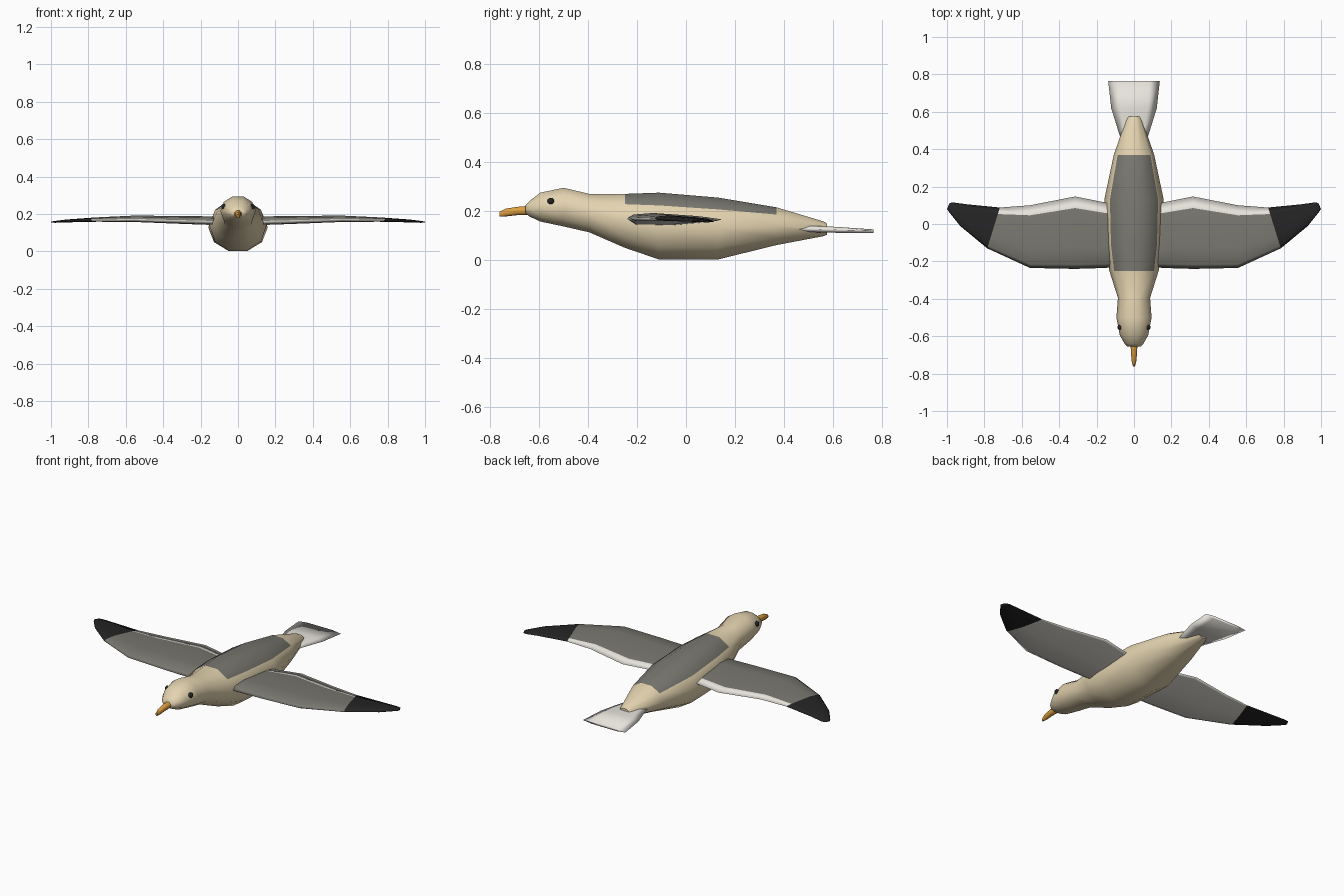
import bpy, bmesh, math

if "Cube" in bpy.data.objects:
    bpy.data.objects.remove(bpy.data.objects["Cube"])


def material(name, rgb):
    m = bpy.data.materials.new(name)
    m.diffuse_color = (*rgb, 1)
    m.use_nodes = True
    m.node_tree.nodes["Principled BSDF"].inputs["Base Color"].default_value = m.diffuse_color
    return m


CREAM = material("cream", (0.77, 0.65, 0.43))
GREY = material("slate_grey", (0.19, 0.185, 0.16))
WHITE = material("off_white", (0.86, 0.83, 0.77))
BLACK = material("black", (0.018, 0.018, 0.018))
ORANGE = material("orange", (0.72, 0.34, 0.05))


def loft(name, rings, mats, rule=None, angle=50):
    """Skin a list of equal-sized rings; rule(ring, side) picks the material."""
    bm = bmesh.new()
    vs = [[bm.verts.new(p) for p in r] for r in rings]
    n = len(rings[0])
    for i in range(len(vs) - 1):
        for j in range(n):
            k = (j + 1) % n
            f = bm.faces.new((vs[i][j], vs[i][k], vs[i + 1][k], vs[i + 1][j]))
            f.material_index = rule(i, j) if rule else 0
    for r, i in ((vs[0], 0), (vs[-1], len(vs) - 2)):
        f = bm.faces.new(r)
        f.material_index = rule(i, 0) if rule else 0
    bmesh.ops.recalc_face_normals(bm, faces=bm.faces)
    me = bpy.data.meshes.new(name)
    bm.to_mesh(me)
    bm.free()
    for m in mats:
        me.materials.append(m)
    ob = bpy.data.objects.new(name, me)
    bpy.context.collection.objects.link(ob)
    bpy.ops.object.select_all(action='DESELECT')
    ob.select_set(True)
    bpy.context.view_layer.objects.active = ob
    bpy.ops.object.shade_smooth_by_angle(angle=math.radians(angle))
    return ob


def oval(y, top, bottom, half, sides):
    """Upright ring with a flat side on top and bottom."""
    c, h = (top + bottom) / 2, (top - bottom) / 2 / math.cos(math.pi / sides)
    a = [2 * math.pi * (j + 0.5) / sides for j in range(sides)]
    return [(half * math.sin(t), y, c + h * math.cos(t)) for t in a]


# Body and head: y, top, bottom, half width
BODY = [(-0.655, 0.225, 0.19, 0.035), (-0.64, 0.24, 0.178, 0.05),
        (-0.595, 0.275, 0.157, 0.076), (-0.5, 0.295, 0.137, 0.094),
        (-0.395, 0.27, 0.113, 0.086), (-0.25, 0.27, 0.05, 0.132),
        (-0.11, 0.275, 0.002, 0.152), (0.13, 0.255, 0.002, 0.159),
        (0.37, 0.215, 0.061, 0.108), (0.56, 0.158, 0.097, 0.042),
        (0.575, 0.15, 0.103, 0.033)]
# Grey saddle over the three upper sides of the back
loft("body", [oval(*s, 10) for s in BODY], [CREAM, GREY],
     lambda i, j: int(5 <= i <= 7 and j in (0, 8, 9)))

# Beak
BEAK = [(-0.63, 0.222, 0.183, 0.02), (-0.69, 0.217, 0.183, 0.018),
        (-0.735, 0.21, 0.178, 0.013), (-0.762, 0.197, 0.178, 0.006)]
loft("beak", [oval(*s, 8) for s in BEAK], [ORANGE])

# Tail fan: y, half width, middle height, half thickness
rings = []
for y, w, z, t in [(0.44, 0.065, 0.125, 0.006), (0.5, 0.085, 0.127, 0.013),
                   (0.62, 0.122, 0.123, 0.012), (0.765, 0.138, 0.118, 0.007)]:
    rings.append([(-w, y, z), (-w * 0.6, y, z + t), (w * 0.6, y, z + t),
                  (w, y, z), (w * 0.6, y, z - t), (-w * 0.6, y, z - t)])
loft("tail", rings, [WHITE], angle=180)

# Wings: leading x, y; trailing x, y; middle height; half thickness
WING = [(0.06, -0.225, 0.06, 0.095, 0.163, 0.024),
        (0.155, -0.235, 0.155, 0.115, 0.164, 0.024),
        (0.315, -0.24, 0.315, 0.147, 0.168, 0.022),
        (0.556, -0.235, 0.556, 0.10, 0.174, 0.018),
        (0.785, -0.13, 0.717, 0.088, 0.170, 0.012),
        (0.93, -0.01, 0.89, 0.105, 0.163, 0.008),
        (0.99, 0.065, 0.965, 0.115, 0.158, 0.005),
        (1.0, 0.08, 0.985, 0.113, 0.157, 0.003)]
# Section: distance along the chord, height in half thicknesses
SECTION = [(0, 0), (0.06, 0.65), (0.3, 1), (0.84, 0.3), (1, -0.1),
           (0.95, -0.35), (0.5, -0.9), (0.08, -0.75)]


def wing_paint(i, j):
    if i >= 4:
        return 2                    # black tip
    return 1 if j >= 3 else 0       # pale trailing edge and underside


for side, name in ((1, "right_wing"), (-1, "left_wing")):
    rings = [[(side * (lx + (tx - lx) * c), ly + (ty - ly) * c, z + t * h)
              for c, h in SECTION] for lx, ly, tx, ty, z, t in WING]
    loft(name, rings, [GREY, WHITE, BLACK], wing_paint, 180)

# Eyes: small flattened beads
for side, name in ((1, "right_eye"), (-1, "left_eye")):
    rings = [[(side * x, -0.552 + r * math.cos(a), 0.241 + r * math.sin(a))
              for a in [math.pi * (k + 0.5) / 4 for k in range(8)]]
             for x, r in ((0.066, 0.014), (0.082, 0.014), (0.087, 0.008))]
    loft(name, rings, [BLACK])
